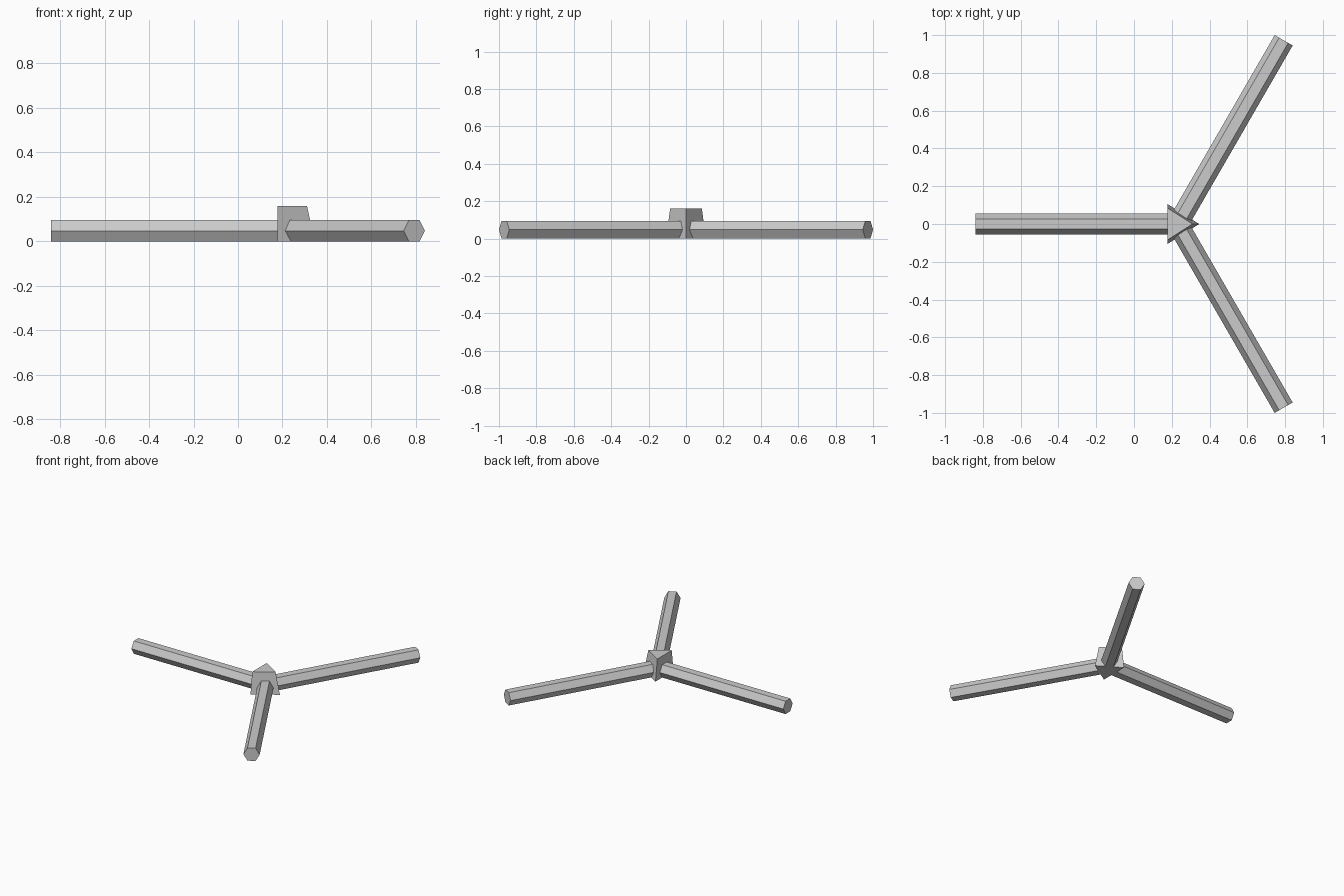
import bpy, bmesh
from math import radians, cos, sin, pi
from mathutils import Matrix, Vector

cube = bpy.data.objects.get("Cube")
if cube:
    bpy.data.objects.remove(cube, do_unlink=True)

grey = bpy.data.materials.new("plain_grey")
grey.use_nodes = True
colour = (0.6, 0.6, 0.6, 1)
grey.diffuse_color = colour
grey.node_tree.nodes["Principled BSDF"].inputs["Base Color"].default_value = colour

CENTRE_X = 0.231
RADIUS = 0.055
HALF_HEIGHT = RADIUS * cos(pi / 6)


def loft(name, lower, upper):
    """Closed solid between two matching outlines."""
    bm = bmesh.new()
    a = [bm.verts.new(p) for p in lower]
    b = [bm.verts.new(p) for p in upper]
    bm.faces.new(a)
    bm.faces.new(b)
    n = len(a)
    for i in range(n):
        j = (i + 1) % n
        bm.faces.new((a[i], a[j], b[j], b[i]))
    bmesh.ops.recalc_face_normals(bm, faces=bm.faces[:])
    mesh = bpy.data.meshes.new(name)
    bm.to_mesh(mesh)
    bm.free()
    mesh.materials.append(grey)
    obj = bpy.data.objects.new(name, mesh)
    bpy.context.collection.objects.link(obj)
    return obj


def hub_outline(half_width, tip, z):
    back = 0.177
    return [(back, -half_width, z), (tip, 0, z), (back, half_width, z)]


def leg(name, angle, start, end):
    """Hexagonal bar lying flat, pointing away from the hub."""
    hexagon = [(RADIUS * cos(i * pi / 3), RADIUS * sin(i * pi / 3)) for i in range(6)]
    place = Matrix.Translation((CENTRE_X, 0, HALF_HEIGHT)) @ Matrix.Rotation(radians(angle), 4, 'Z')
    ends = [[place @ Vector((x, y, z)) for y, z in hexagon] for x in (start, end)]
    return loft(name, *ends)


# Tapered triangular hub
loft("hub", hub_outline(0.106, 0.345, 0), hub_outline(0.085, 0.31, 0.16))

# Three bars
leg("right_leg", 180, 0.03, 1.071)
leg("back_leg", 60, 0, 1.123)
leg("front_leg", -60, 0, 1.123)
